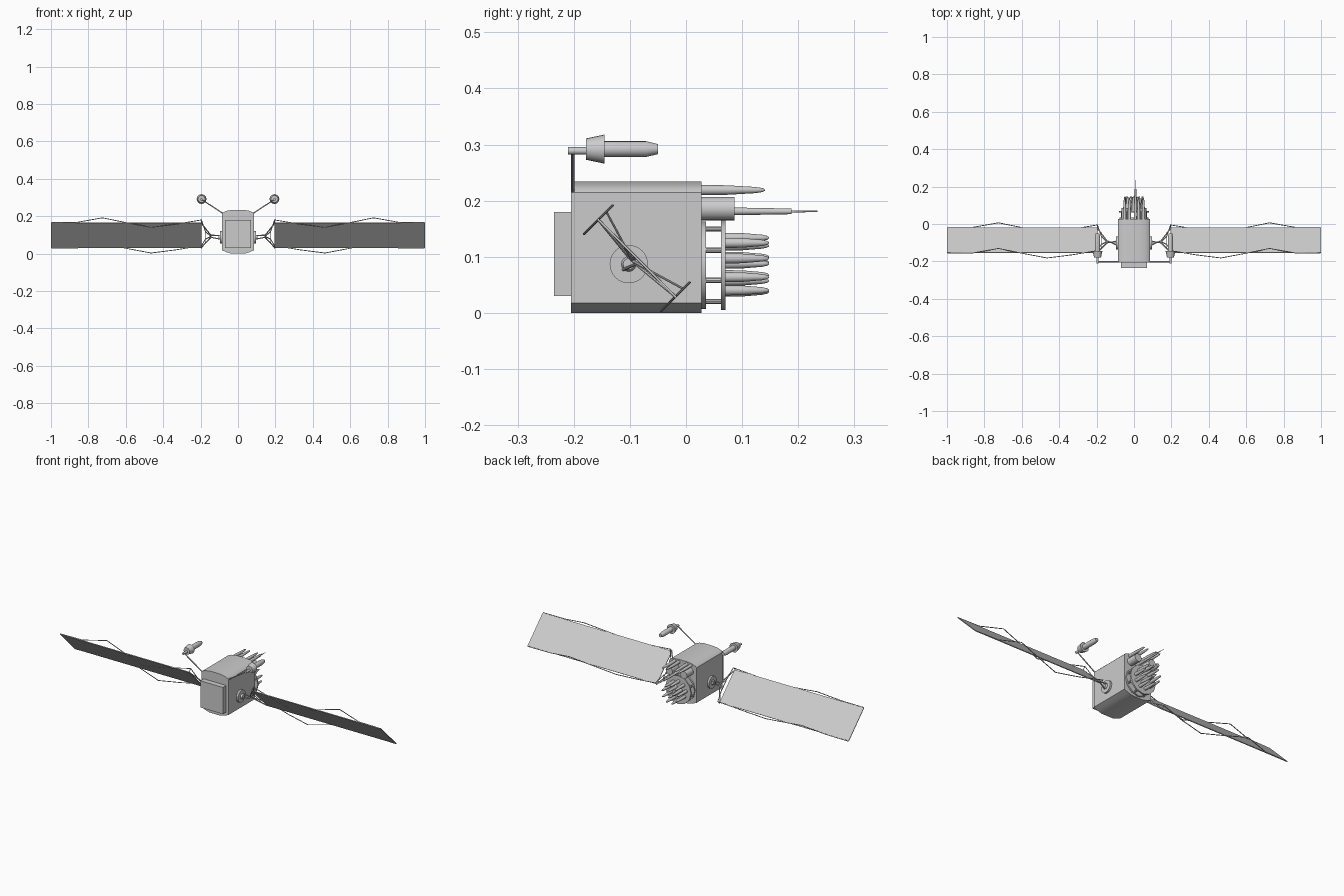
import bpy, bmesh, math
from mathutils import Vector

if "Cube" in bpy.data.objects:
    bpy.data.objects.remove(bpy.data.objects["Cube"])


def finish(bm, name, smooth=True):
    bmesh.ops.recalc_face_normals(bm, faces=bm.faces)
    me = bpy.data.meshes.new(name)
    bm.to_mesh(me)
    bm.free()
    ob = bpy.data.objects.new(name, me)
    bpy.context.collection.objects.link(ob)
    if smooth:
        bpy.ops.object.select_all(action='DESELECT')
        ob.select_set(True)
        bpy.context.view_layer.objects.active = ob
        bpy.ops.object.shade_smooth_by_angle(angle=math.radians(35))
    return ob


def prism(name, profile, y0, y1):
    """Extrude an xz outline along y."""
    bm = bmesh.new()
    a = [bm.verts.new((x, y0, z)) for x, z in profile]
    b = [bm.verts.new((x, y1, z)) for x, z in profile]
    bm.faces.new(a)
    bm.faces.new(b)
    n = len(a)
    for i in range(n):
        bm.faces.new((a[i], a[(i + 1) % n], b[(i + 1) % n], b[i]))
    return finish(bm, name)


def lathe(name, origin, axis, profile, sides=16):
    """Revolve (distance, radius) pairs around an axis through origin."""
    bm = bmesh.new()
    q = Vector(axis).to_track_quat('Z', 'Y')
    rings = []
    for d, r in profile:
        rings.append([bm.verts.new(Vector(origin) + q @ Vector((
            r * math.cos(math.tau * i / sides), r * math.sin(math.tau * i / sides), d)))
            for i in range(sides)])
    bm.faces.new(rings[0])
    bm.faces.new(rings[-1])
    for a, b in zip(rings, rings[1:]):
        for i in range(sides):
            j = (i + 1) % sides
            bm.faces.new((a[i], a[j], b[j], b[i]))
    return finish(bm, name)


def rod(name, a, b, r=0.002, sides=8):
    d = Vector(b) - Vector(a)
    return lathe(name, a, d, [(0, r), (d.length, r)], sides)


# Main body with bowed top and bottom, and the front equipment box
half = [(0.035, 0), (0.062, 0.008), (0.085, 0.018), (0.085, 0.215),
        (0.078, 0.222), (0.06, 0.229), (0.03, 0.234)]
prism("main_body", half + [(-x, z) for x, z in reversed(half)], -0.205, 0.028)
prism("front_box", [(-0.07, 0.03), (0.07, 0.03), (0.07, 0.18), (-0.07, 0.18)], -0.235, -0.205)

# Solar panel frame: centre, across direction, normal direction
C = Vector((0, -0.0875, 0.0975))
W = Vector((0, -1, 1)).normalized()
N = Vector((0, 1, 1)).normalized()


def on_panel(s, x, w, n=0):
    p = C + W * w + N * n
    return Vector((s * x, p.y, p.z))


for s, side in ((-1, "left"), (1, "right")):
    # Solar panel
    bm = bmesh.new()
    v = [bm.verts.new(on_panel(s, x, w, n)) for n in (-0.002, 0.002)
         for x, w in ((0.195, -0.095), (1, -0.095), (1, 0.095), (0.195, 0.095))]
    for f in ((0, 1, 2, 3), (4, 5, 6, 7), (0, 1, 5, 4), (1, 2, 6, 5), (2, 3, 7, 6), (3, 0, 4, 7)):
        bm.faces.new([v[i] for i in f])
    finish(bm, side + "_solar_panel", False)

    # Zigzag stiffening rods along both long edges
    path = [(0.15, 0.0), (0.195, 0.02), (0.33, -0.012), (0.465, -0.036), (0.6, 0.0),
            (0.725, 0.036), (0.86, 0.002), (0.998, 0.0)]
    for e in (-1, 1):
        pts = [on_panel(s, x, e * 0.097, n) for x, n in path[1:]]
        for a, b in zip(pts, pts[1:]):
            rod(side + "_edge_rod", a, b, 0.0022)
        rod(side + "_corner_post", on_panel(s, 0.195, e * 0.097, -0.002),
            on_panel(s, 0.195, e * 0.097, 0.022))

    # Hub and yoke joining panel to body
    hub = (s * 0.083, -0.102, 0.087)
    lathe(side + "_hub", hub, (s, 0, 0), [(0, 0.034), (0.012, 0.034)], 32)
    lathe(side + "_hub_boss", hub, (s, 0, 0), [(0.01, 0.014), (0.022, 0.01)], 16)
    knee = Vector((s * 0.145, -0.095, 0.093))
    for e in (-1, 1):
        rod(side + "_hub_strut", Vector(hub) + Vector((s * 0.01, 0, 0)) + N * e * 0.014,
            knee + W * e * 0.008, 0.003)
        rod(side + "_yoke_arm", knee + W * e * 0.008, on_panel(s, 0.197, e * 0.093), 0.003)
        rod(side + "_yoke_brace", on_panel(s, 0.175, e * 0.03),
            on_panel(s, 0.195, e * 0.097, 0.02), 0.002)
        rod(side + "_yoke_tie", knee, on_panel(s, 0.175, e * 0.03), 0.003)
        rod(side + "_yoke_link", knee + W * e * 0.008, knee, 0.003)
    rod(side + "_yoke_crossbar", on_panel(s, 0.175, -0.06), on_panel(s, 0.175, 0.06), 0.0025)

    # Boom carrying a pod
    rod(side + "_pod_boom", (s * 0.08, -0.202, 0.215), (s * 0.195, -0.202, 0.29), 0.003)
    lathe(side + "_pod_stub", (s * 0.195, -0.21, 0.289), (0, 1, 0), [(0, 0.0065), (0.035, 0.0065)])
    lathe(side + "_pod", (s * 0.195, -0.178, 0.292), (0, 1, 0),
          [(0, 0.019), (0.033, 0.026), (0.033, 0.014), (0.107, 0.014), (0.128, 0.009)], 20)

    # Rear canisters
    lathe(side + "_rear_canister", (s * 0.045, 0.026, 0.186), (0, 1, 0), [(0, 0.021), (0.06, 0.021)], 20)

# Rear antenna platform: two plates held apart by pillars
P = Vector((0, 0, 0.085))
for y0, d, r in ((0.026, 0.01, 0.078), (0.062, 0.008, 0.08)):
    lathe("antenna_plate", P + Vector((0, y0, 0)), (0, 1, 0), [(0, r), (d, r)], 12)
for i in range(8):
    a = math.tau * (i + 0.5) / 8
    p = P + Vector((math.cos(a) * 0.07, 0.03, math.sin(a) * 0.07))
    rod("plate_pillar", p, p + Vector((0, 0.034, 0)), 0.005, 10)


# Blunt tapered antenna spikes in two rings, plus a row above
def spike(x, z, y0, y1):
    d = y1 - y0
    lathe("antenna_spike", (x, y0, z), (0, 1, 0),
          [(0, 0.009), (d * 0.4, 0.0085), (d * 0.85, 0.0055), (d * 0.96, 0.0035), (d, 0.001)], 12)


for count, radius, turn in ((9, 0.049, 0.25), (3, 0.019, 0.9)):
    for i in range(count):
        a = math.tau * i / count + turn
        spike(math.cos(a) * radius, 0.085 + math.sin(a) * radius, 0.068, 0.148)
for x in (-0.05, -0.025, 0.025, 0.05):
    spike(x, 0.219, 0.026, 0.141)

# Long central mast
lathe("rear_mast", (0.007, 0.026, 0.181), (0, 1, 0),
      [(0, 0.008), (0.162, 0.005), (0.162, 0.002), (0.208, 0.0012)], 12)
